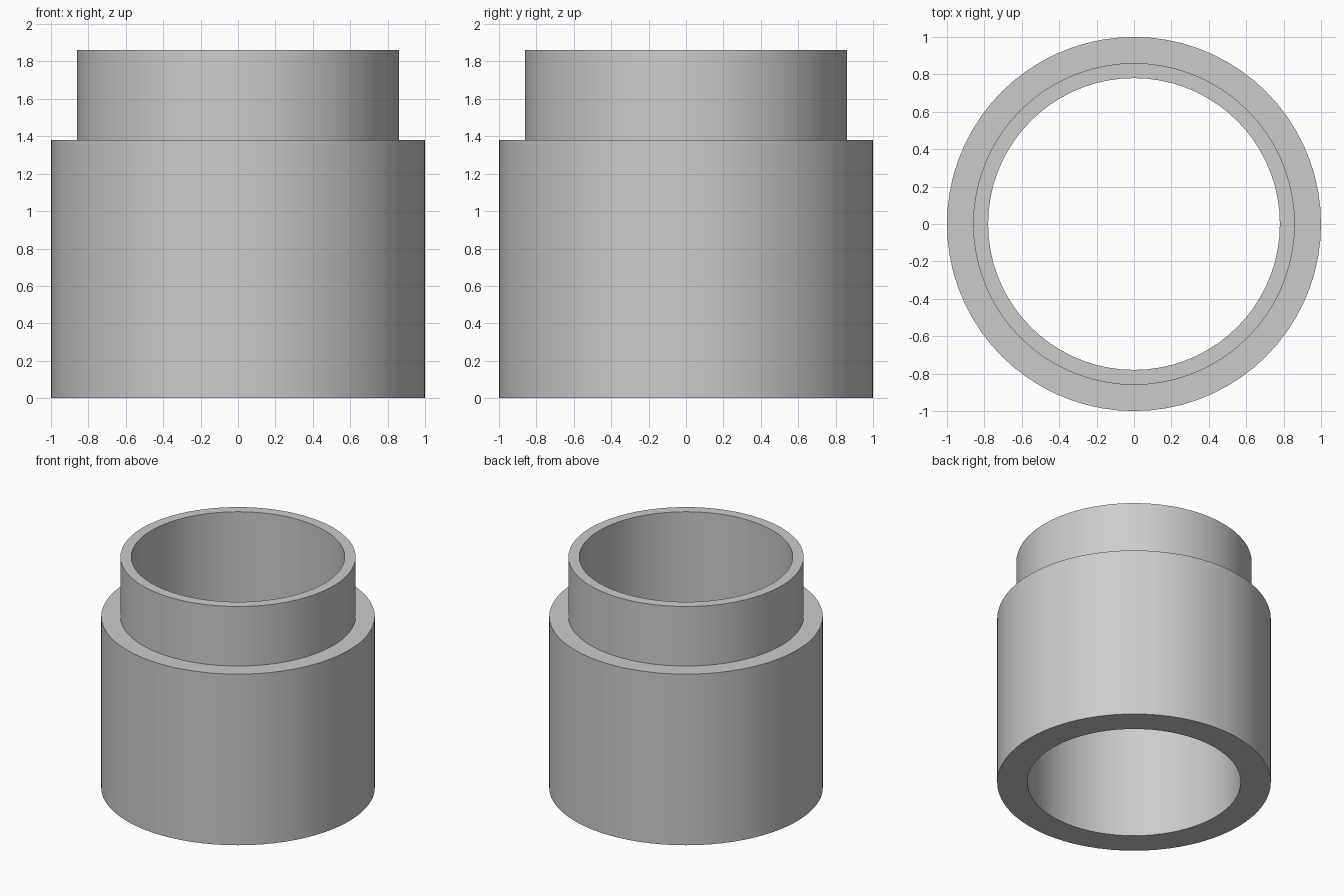
import bpy
import bmesh
import math

cube = bpy.data.objects.get("Cube")
if cube:
    bpy.data.objects.remove(cube, do_unlink=True)

SEGMENTS = 72
BORE, NECK, BODY = 0.78, 0.86, 1.0
STEP_Z, TOP_Z = 1.38, 1.86

# Plain grey finish
grey = bpy.data.materials.new("plain grey")
grey.use_nodes = True
colour = (0.6, 0.6, 0.6, 1.0)
grey.diffuse_color = colour
grey.node_tree.nodes["Principled BSDF"].inputs["Base Color"].default_value = colour

# Closed wall section, spun around z into a stepped sleeve
section = [(BORE, 0), (BODY, 0), (BODY, STEP_Z), (NECK, STEP_Z), (NECK, TOP_Z), (BORE, TOP_Z)]
bm = bmesh.new()
verts = [bm.verts.new((r, 0, z)) for r, z in section]
edges = [bm.edges.new((v, verts[i - 1])) for i, v in enumerate(verts)]
bmesh.ops.spin(bm, geom=verts + edges, cent=(0, 0, 0), axis=(0, 0, 1),
               angle=math.tau, steps=SEGMENTS, use_merge=True)
bmesh.ops.remove_doubles(bm, verts=bm.verts, dist=0.0001)
bmesh.ops.recalc_face_normals(bm, faces=bm.faces)

mesh = bpy.data.meshes.new("stepped_sleeve")
bm.to_mesh(mesh)
bm.free()
mesh.materials.append(grey)
sleeve = bpy.data.objects.new("stepped_sleeve", mesh)
bpy.context.collection.objects.link(sleeve)

# Smooth round walls with sharp rims
bpy.ops.object.select_all(action="DESELECT")
sleeve.select_set(True)
bpy.context.view_layer.objects.active = sleeve
bpy.ops.object.shade_smooth_by_angle(angle=math.radians(30))
